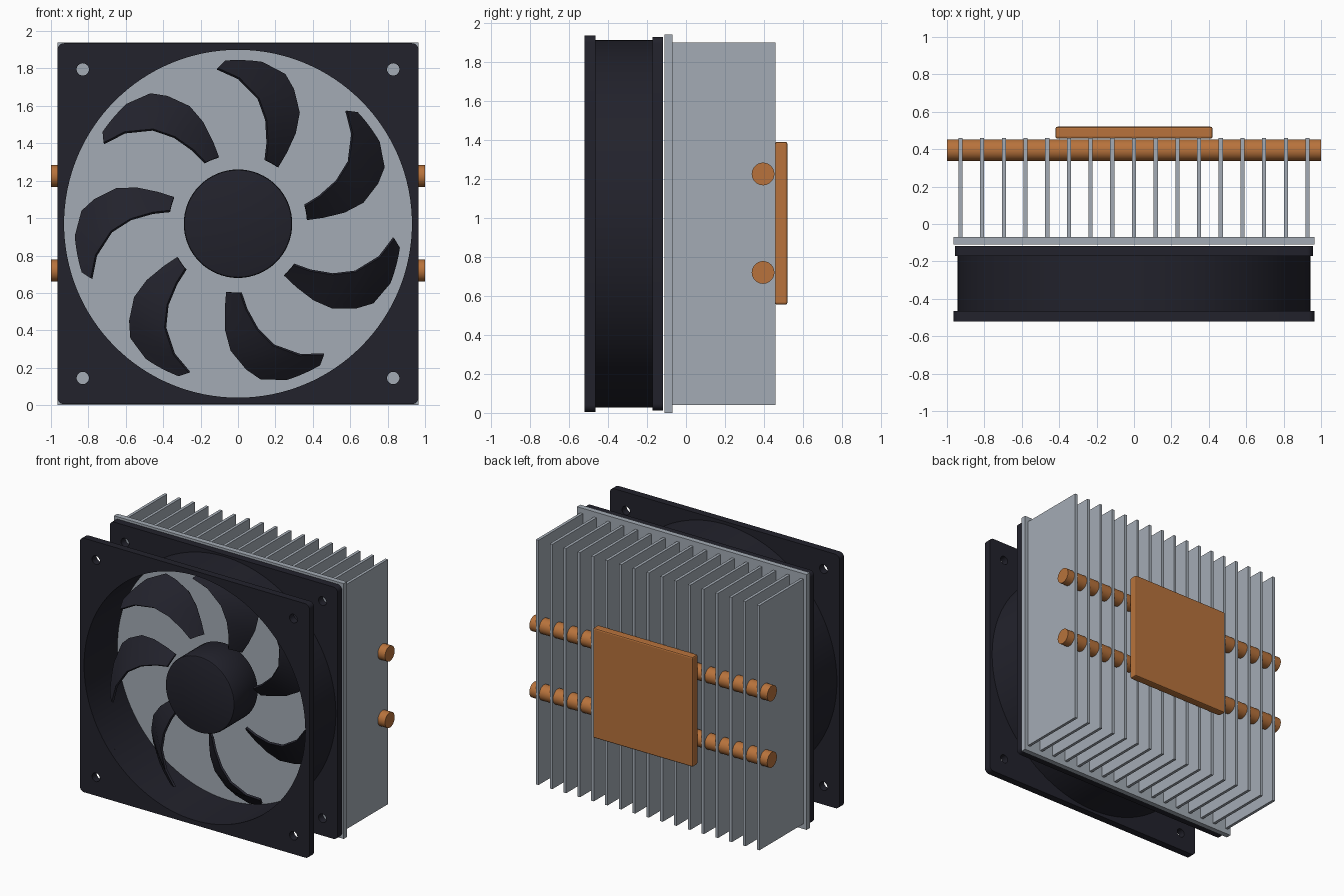
import bpy, bmesh, math
from mathutils import Matrix, Vector

if "Cube" in bpy.data.objects:
    bpy.data.objects.remove(bpy.data.objects["Cube"])

CZ = 0.97  # height of the fan axis


def material(name, rgb):
    m = bpy.data.materials.new(name)
    m.diffuse_color = (*rgb, 1)
    m.use_nodes = True
    m.node_tree.nodes["Principled BSDF"].inputs["Base Color"].default_value = m.diffuse_color
    return m


BLACK = material("black_plastic", (0.016, 0.016, 0.025))
ALU = material("aluminium", (0.37, 0.41, 0.46))
COPPER = material("copper", (0.479, 0.171, 0.045))


def finish(ob, mat, smooth=False):
    ob.data.materials.clear()
    ob.data.materials.append(mat)
    if smooth:
        bpy.ops.object.select_all(action='DESELECT')
        ob.select_set(True)
        bpy.context.view_layer.objects.active = ob
        bpy.ops.object.shade_smooth_by_angle(angle=math.radians(35))
    return ob


def from_bmesh(name, bm, mat, smooth=False):
    me = bpy.data.meshes.new(name)
    bmesh.ops.recalc_face_normals(bm, faces=bm.faces)
    bm.to_mesh(me)
    bm.free()
    ob = bpy.data.objects.new(name, me)
    bpy.context.collection.objects.link(ob)
    return finish(ob, mat, smooth)


def box(name, lo, hi, mat, bevel=0):
    bm = bmesh.new()
    bmesh.ops.create_cube(bm, size=1)
    for v in bm.verts:
        v.co = [lo[i] + (v.co[i] + 0.5) * (hi[i] - lo[i]) for i in range(3)]
    if bevel:
        bmesh.ops.bevel(bm, geom=bm.edges[:], offset=bevel, segments=2, profile=0.5, affect='EDGES')
    return from_bmesh(name, bm, mat)


def cylinder(name, r, length, centre, axis, mat, bevel=0):
    bm = bmesh.new()
    rot = Matrix.Rotation(math.pi / 2, 4, 'Y' if axis == 'x' else 'X')
    bmesh.ops.create_cone(bm, cap_ends=True, segments=64, radius1=r, radius2=r, depth=length,
                          matrix=Matrix.Translation(centre) @ rot)
    if bevel:
        rims = [e for e in bm.edges if any(len(f.verts) > 4 for f in e.link_faces)]
        bmesh.ops.bevel(bm, geom=rims, offset=bevel, segments=2, profile=0.5, affect='EDGES')
    return from_bmesh(name, bm, mat, True)


def circle(r, n, cx=0, cy=0):
    return [(cx + r * math.cos(2 * math.pi * i / n), cy + r * math.sin(2 * math.pi * i / n)) for i in range(n)]


def rounded_square(half, r, n=6):
    pts = []
    for k in range(4):
        a0 = k * math.pi / 2
        sx, sy = [(1, 1), (-1, 1), (-1, -1), (1, -1)][k]
        for i in range(n + 1):
            a = a0 + i / n * math.pi / 2
            pts.append((sx * (half - r) + r * math.cos(a), sy * (half - r) + r * math.sin(a)))
    return pts


def punched_plate(name, outlines, y0, y1, mat):
    """Filled 2D outlines with holes, extruded along y around the fan axis."""
    cu = bpy.data.curves.new(name, 'CURVE')
    cu.dimensions = '2D'
    cu.fill_mode = 'BOTH'
    cu.extrude = (y1 - y0) / 2
    for pts in outlines:
        sp = cu.splines.new('POLY')
        sp.points.add(len(pts) - 1)
        for p, q in zip(sp.points, pts):
            p.co = (*q, 0, 1)
        sp.use_cyclic_u = True
    tmp = bpy.data.objects.new(name + "_curve", cu)
    bpy.context.collection.objects.link(tmp)
    me = bpy.data.meshes.new_from_object(tmp.evaluated_get(bpy.context.evaluated_depsgraph_get()))
    bpy.data.objects.remove(tmp)
    bm = bmesh.new()
    bm.from_mesh(me)
    bmesh.ops.remove_doubles(bm, verts=bm.verts, dist=1e-5)
    bm.transform(Matrix.Translation((0, (y0 + y1) / 2, CZ)) @ Matrix.Rotation(math.pi / 2, 4, 'X'))
    return from_bmesh(name, bm, mat, True)


# Heatsink base plate and fins
box("base_plate", (-0.965, -0.11, 0), (0.965, -0.07, 1.94), ALU)
for i in range(17):
    x = (i - 8) * 0.116
    box(f"fin_{i + 1}", (x - 0.011, -0.07, 0.04), (x + 0.011, 0.46, 1.90), ALU)

# Heat pipes and contact plate
for i, z in enumerate((0.72, 1.225)):
    cylinder(f"heat_pipe_{i + 1}", 0.058, 2.0, (0, 0.395, z), 'x', COPPER)
box("contact_plate", (-0.42, 0.457, 0.555), (0.42, 0.52, 1.39), COPPER, 0.01)

# Fan frame: two square flanges with screw holes, joined by a round duct
screws = [circle(0.033, 24, sx * 0.83, sz * 0.825) for sx in (-1, 1) for sz in (-1, 1)]
for name, half, y0, y1 in (("front_flange", 0.965, -0.52, -0.465), ("rear_flange", 0.957, -0.172, -0.118)):
    punched_plate(name, [rounded_square(half, 0.035), circle(0.93, 128)] + screws, y0, y1, BLACK)
punched_plate("fan_duct", [circle(0.943, 128), circle(0.93, 128)], -0.466, -0.17, BLACK)

# Fan hub
cylinder("fan_hub", 0.29, 0.29, (0, -0.315, CZ), 'y', BLACK, 0.012)

# Fan blades: rows of radius, trailing angle, leading angle; pitched along y
rows = [(0.37, 3, 14.5), (0.46, 4, 18), (0.575, 6, 23), (0.68, 9.5, 29),
        (0.78, 16, 38), (0.84, 21, 46), (0.875, 30, 43)]
STEPS = 8
for k in range(7):
    bm = bmesh.new()
    grid = []
    for r, a0, a1 in rows:
        line = []
        for j in range(STEPS + 1):
            deg = a0 + (a1 - a0) * j / STEPS
            a = math.radians(deg + k * 360 / 7)
            twist = (deg - (a0 + a1) / 2) / 12.5
            y = -0.295 - 0.105 * twist * (0.6 + 0.4 * r)
            line.append(bm.verts.new((r * math.cos(a), y, CZ + r * math.sin(a))))
        grid.append(line)
    for i in range(len(rows) - 1):
        for j in range(STEPS):
            bm.faces.new((grid[i][j], grid[i][j + 1], grid[i + 1][j + 1], grid[i + 1][j]))
    bmesh.ops.recalc_face_normals(bm, faces=bm.faces)
    bmesh.ops.solidify(bm, geom=bm.faces[:], thickness=0.015)
    from_bmesh(f"fan_blade_{k + 1}", bm, BLACK, True)
